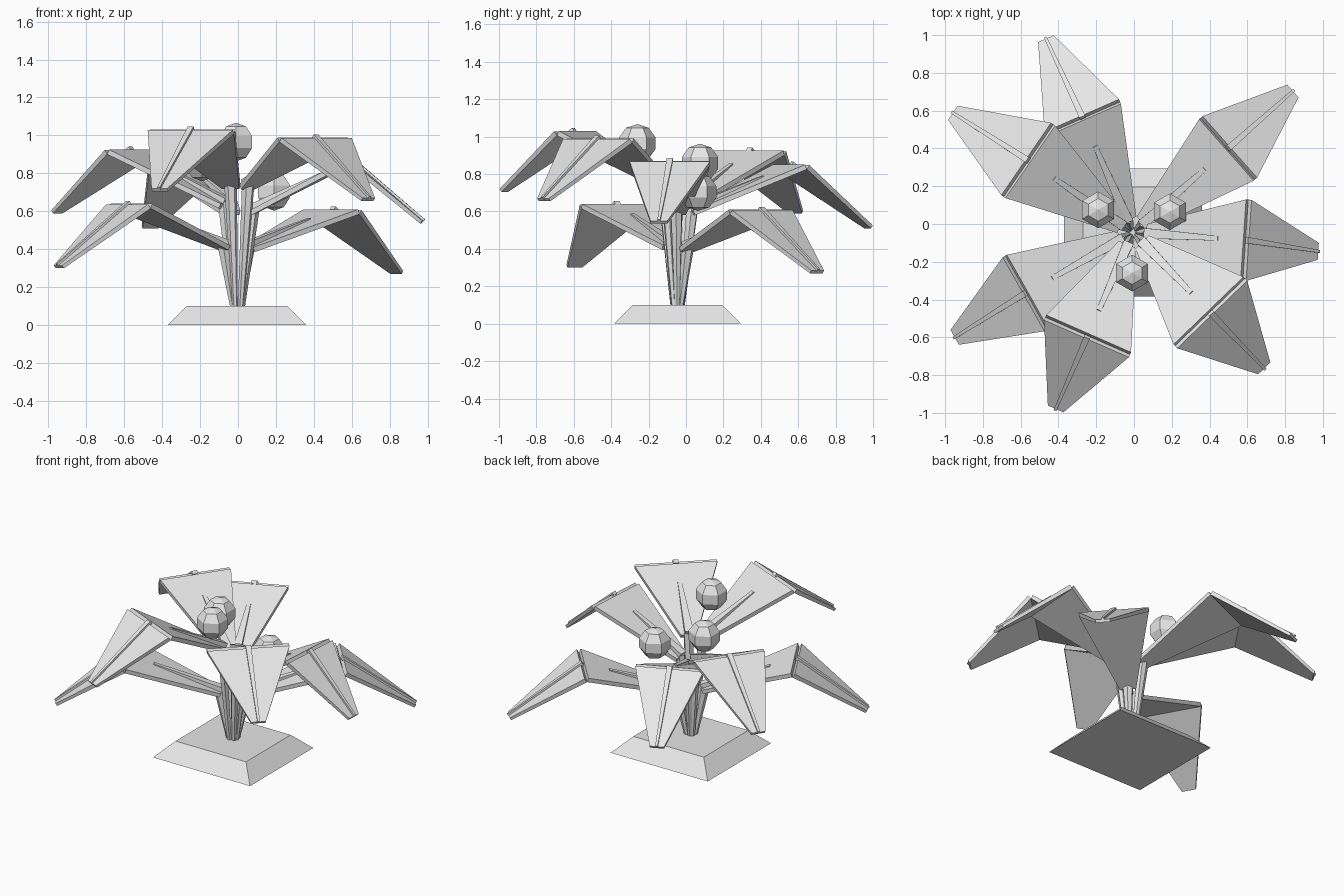
import bpy, bmesh, math
from mathutils import Vector, Matrix

if "Cube" in bpy.data.objects:
    bpy.data.objects.remove(bpy.data.objects["Cube"])

grey = bpy.data.materials.new("light grey")
grey.diffuse_color = (0.8, 0.8, 0.8, 1)
grey.use_nodes = True
grey.node_tree.nodes["Principled BSDF"].inputs["Base Color"].default_value = grey.diffuse_color
CX, CY = -0.005, -0.045          # plant axis
T = 0.027                        # petal thickness


def finish(name, bm):
    bmesh.ops.recalc_face_normals(bm, faces=bm.faces)
    me = bpy.data.meshes.new(name)
    bm.to_mesh(me)
    bm.free()
    me.materials.append(grey)
    ob = bpy.data.objects.new(name, me)
    bpy.context.collection.objects.link(ob)
    return ob


def hexahedron(bm, bottom, top):
    b = [bm.verts.new(p) for p in bottom]
    t = [bm.verts.new(p) for p in top]
    bm.faces.new(b[::-1])
    bm.faces.new(t)
    for i in range(4):
        j = (i + 1) % 4
        bm.faces.new((b[i], b[j], t[j], t[i]))


def normal(a, b):
    d = (b - a).normalized()
    return Vector((-d.y, d.x))


def slab(bm, a, b, wa, wb, low, high, side=0.0):
    """Tapered plate along a-b in the radius/height plane, its far end moved
    sideways by side. low and high are (start, end) offsets along the normal."""
    n = normal(a, b)

    def ring(off):
        p, q = a + n * off[0], b + n * off[1]
        return [(p.x, -wa / 2, p.y), (q.x, side - wb / 2, q.y),
                (q.x, side + wb / 2, q.y), (p.x, wa / 2, p.y)]
    hexahedron(bm, ring(low), ring(high))


def stem(bm, a, b, ra, rb, sides=6):
    """Tapered stalk from a to b."""
    d = Vector((b.x - a.x, 0, b.y - a.y))
    mid = Vector(((a.x + b.x) / 2, 0, (a.y + b.y) / 2))
    rot = d.to_track_quat('Z', 'Y').to_matrix().to_4x4()
    bmesh.ops.create_cone(bm, cap_ends=True, segments=sides, radius1=ra, radius2=rb,
                          depth=d.length, matrix=Matrix.Translation(mid) @ rot)


def place(ob, angle):
    ob.location = (CX, CY, 0)
    ob.rotation_euler = (0, 0, math.radians(angle))


# Base: low frustum
bm = bmesh.new()
rect = lambda hx, hy, z: [(CX - hx, CY - hy, z), (CX + hx, CY - hy, z),
                          (CX + hx, CY + hy, z), (CX - hx, CY + hy, z)]
hexahedron(bm, rect(0.365, 0.34, 0), rect(0.265, 0.24, 0.1))
finish("base", bm)

# Petals: angle, hinge radius, hinge height, hinge width, tip radius, tip height,
# drop to centre, sideways shift of the tip
petals = [
    (-3.9, 0.595, 0.87, 0.43, 0.985, 0.55, 0.265, -0.033),
    (41.5, 0.67, 0.61, 0.435, 1.13, 0.285, 0.20, 0.0),
    (113.7, 0.66, 0.85, 0.43, 1.125, 0.525, 0.245, 0.01),
    (145.5, 0.67, 0.925, 0.465, 1.145, 0.605, 0.285, 0.018),
    (209.4, 0.65, 0.64, 0.45, 1.095, 0.315, 0.22, 0.02),
    (246.3, 0.595, 1.03, 0.49, 1.02, 0.72, 0.29, 0.0),
    (314.0, 0.585, 0.99, 0.515, 1.0, 0.67, 0.25, 0.0),
]
for ang, hr, hz, w, tr, tz, drop, side in petals:
    start = Vector((0.07, hz - drop))
    hinge = Vector((hr - 0.01, hz))
    tip = Vector((tr, tz))
    # plates touch along their lower edges, leaving an open groove on top
    n1, n2 = normal(start, hinge), normal(hinge, tip)
    outer = hinge - n1 * T + n2 * T

    bm = bmesh.new()
    slab(bm, start, hinge, 0.10, w, (-T, -T), (0, 0))
    place(finish("inner_petal", bm), ang)

    bm = bmesh.new()
    slab(bm, outer, tip, w, 0.09, (-T, -T * 0.7), (0, 0), side)
    place(finish("outer_petal", bm), ang)

    # Ribs along the middle of both plates
    bm = bmesh.new()
    slab(bm, start, start.lerp(hinge, 0.74), 0.055, 0.025, (-0.01, -0.01), (0.03, 0.006))
    back = outer + (outer - tip).normalized() * 0.015
    end = tip + (tip - outer).normalized() * 0.003
    slab(bm, back, end, 0.034, 0.015, (-0.01, -0.01), (0.012, 0.012), side)
    place(finish("petal_rib", bm), ang)

    # Stalk from the base up to the petal
    bm = bmesh.new()
    stem(bm, Vector((0.027, 0.098)), Vector((0.085, hz - drop + 0.008)), 0.015, 0.034)
    place(finish("stalk", bm), ang)

# Faceted balls above the petals
for x, y, z in [(0.19, 0.065, 0.705), (-0.19, 0.075, 0.86), (-0.01, -0.26, 0.965)]:
    bm = bmesh.new()
    bmesh.ops.create_uvsphere(bm, u_segments=6, v_segments=5, radius=0.102)
    ob = finish("pollen_ball", bm)
    ob.location = (x, y, z)
